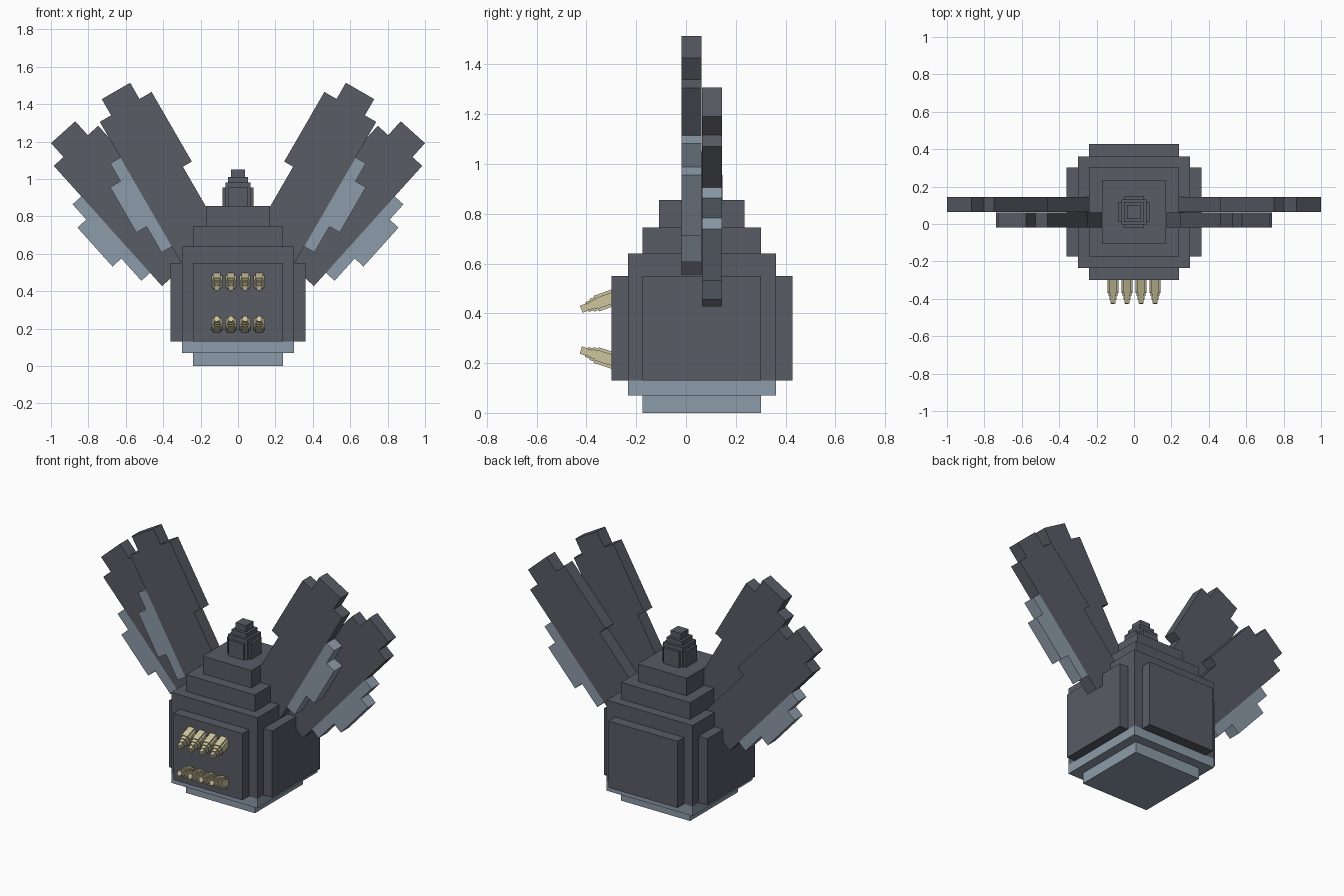
import bpy
import bmesh
from math import sin, cos, radians
from mathutils import Matrix, Vector

# Remove the default object only
if "Cube" in bpy.data.objects:
    bpy.data.objects.remove(bpy.data.objects["Cube"], do_unlink=True)

CENTRE_Y = 0.064


def make_material(name, colour):
    material = bpy.data.materials.new(name)
    material.use_nodes = True
    material.diffuse_color = (*colour, 1)
    shader = material.node_tree.nodes["Principled BSDF"]
    shader.inputs["Base Color"].default_value = (*colour, 1)
    shader.inputs["Roughness"].default_value = 0.9
    return material


slate = make_material("dark slate", (0.1, 0.106, 0.13))
blue_grey = make_material("pale blue grey", (0.262, 0.328, 0.392))
ivory = make_material("ivory", (0.61, 0.565, 0.352))


def add_box(bm, low, high, transform=Matrix()):
    low, high = Vector(low), Vector(high)
    size = Matrix.Diagonal((*(high - low), 1))
    place = Matrix.Translation((low + high) / 2)
    bmesh.ops.create_cube(bm, size=1, matrix=transform @ place @ size)


def add_block(bm, half_x, half_y, bottom, top):
    """Box centred on the body's vertical axis."""
    add_box(bm, (-half_x, CENTRE_Y - half_y, bottom),
            (half_x, CENTRE_Y + half_y, top))


def finish(bm, name, material):
    bmesh.ops.recalc_face_normals(bm, faces=bm.faces[:])
    mesh = bpy.data.meshes.new(name)
    bm.to_mesh(mesh)
    bm.free()
    mesh.materials.append(material)
    obj = bpy.data.objects.new(name, mesh)
    bpy.context.collection.objects.link(obj)
    return obj


def build_blocks(name, material, blocks):
    bm = bmesh.new()
    for block in blocks:
        add_block(bm, *block)
    return finish(bm, name, material)


# Body: core with raised plates on four sides, then stepped shoulders
build_blocks("body", slate, [
    (0.30, 0.298, 0.13, 0.64),
    (0.24, 0.364, 0.13, 0.55),
    (0.36, 0.238, 0.13, 0.55),
    (0.24, 0.238, 0.64, 0.745),
    (0.17, 0.172, 0.745, 0.855),
])

# Pale stepped underside
build_blocks("underside", blue_grey, [
    (0.24, 0.238, 0, 0.07),
    (0.30, 0.298, 0.07, 0.13),
])

# Small stepped knob on the crown
build_blocks("crown_knob", slate, [
    (0.068, 0.068, 0.855, 0.98),
    (0.083, 0.053, 0.855, 0.955),
    (0.053, 0.083, 0.855, 0.955),
    (0.053, 0.053, 0.98, 1.01),
    (0.037, 0.037, 1.01, 1.05),
])

# Wing outlines: across the wing, then along it, from the outer top corner
BLADE = [(0, 0), (-0.07, 0), (-0.07, 0.1), (-0.245, 0.1), (-0.245, 0),
         (-0.32, 0), (-0.32, -0.43), (-0.265, -0.43), (-0.265, -0.865),
         (0, -0.865)]
FRINGE = [(0, -0.22), (0.063, -0.22), (0.063, -0.33), (0.127, -0.33),
          (0.127, -0.61), (0.063, -0.61), (0.063, -0.77), (0, -0.77)]


def build_slab(name, material, outline, side, corner, angle, y_front):
    """Extruded outline, leaning outward by the angle."""
    s, c = sin(radians(angle)), cos(radians(angle))
    bm = bmesh.new()
    verts = [bm.verts.new((side * (corner[0] + a * c + b * s), y_front,
                           corner[1] - a * s + b * c)) for a, b in outline]
    face = bm.faces.new(verts)
    result = bmesh.ops.extrude_face_region(bm, geom=[face])
    moved = [v for v in result["geom"] if isinstance(v, bmesh.types.BMVert)]
    bmesh.ops.translate(bm, verts=moved, vec=(0, 0.08, 0))
    finish(bm, name, material)


for label, side in (("left", 1), ("right", -1)):
    for row, corner, angle, y_front in (
            ("front", (0.739, 1.305), 30, -0.018),
            ("rear", (0.985, 1.07), 42, 0.065)):
        build_slab(f"{label}_{row}_wing", slate, BLADE,
                   side, corner, angle, y_front)
        build_slab(f"{label}_{row}_wing_fringe", blue_grey, FRINGE,
                   side, corner, angle, y_front)

# Teeth: chamfered stepped pegs, upper row bent down and lower row bent up
STEPS = [(0, 0.085, 1), (0.085, 0.105, 0.82),
         (0.105, 0.125, 0.64), (0.125, 0.15, 0.46)]
for row, height, tilt in (("upper", 0.468, 20), ("lower", 0.206, -18)):
    bm = bmesh.new()
    for x in (-0.113, -0.038, 0.038, 0.113):
        turn = (Matrix.Translation((x, -0.28, height))
                @ Matrix.Rotation(radians(tilt), 4, "X"))
        for start, end, scale in STEPS:
            for w, h in ((0.03, 0.022), (0.02, 0.033)):
                w, h = w * scale, h * scale
                add_box(bm, (-w, -end, -h), (w, -start, h), turn)
    finish(bm, f"{row}_teeth", ivory)
